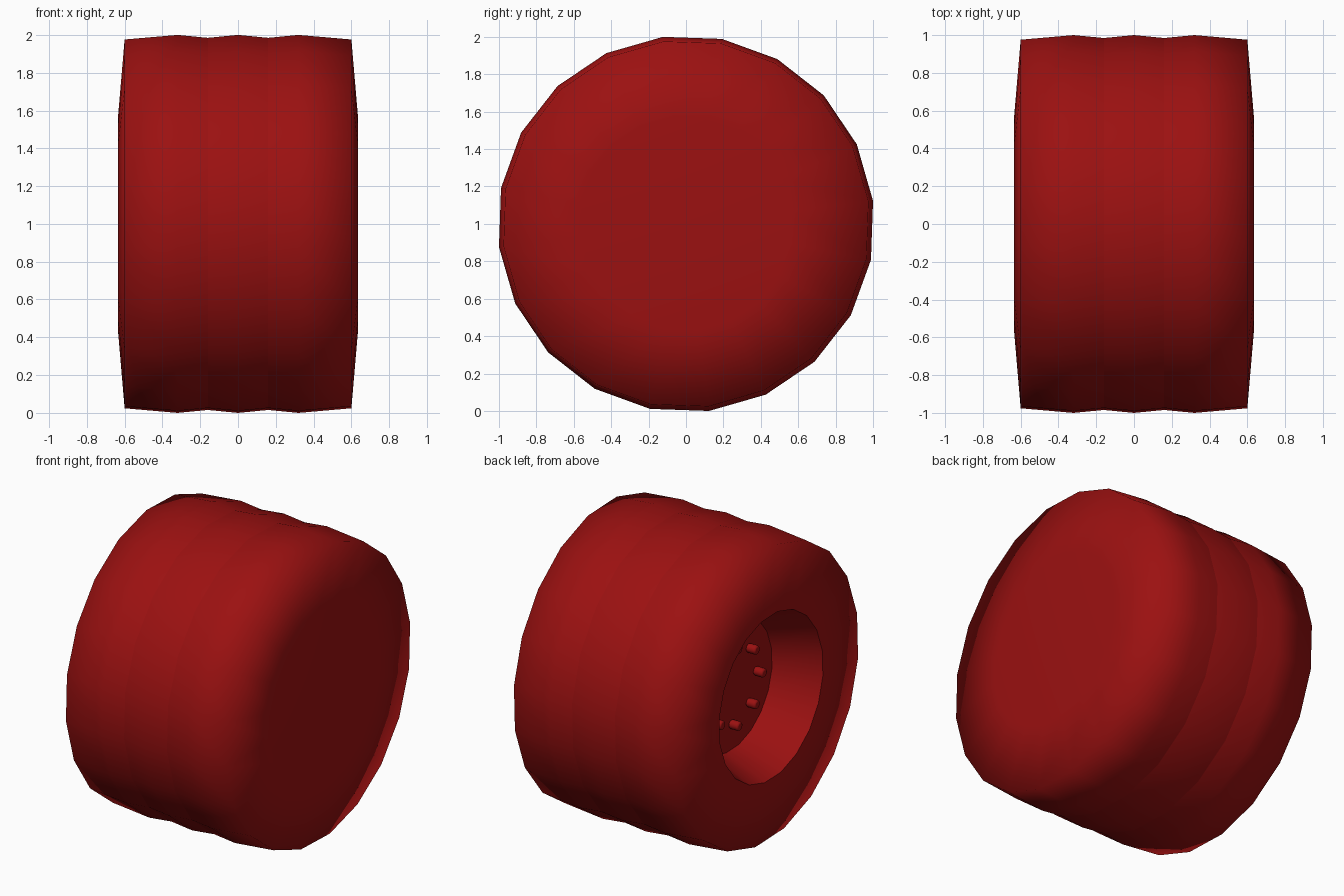
import bpy, bmesh
from math import sin, cos, pi, radians

if "Cube" in bpy.data.objects:
    bpy.data.objects.remove(bpy.data.objects["Cube"], do_unlink=True)

RED = (0.33, 0.0055, 0.0055, 1)
red = bpy.data.materials.new("dark_red")
red.use_nodes = True
red.diffuse_color = RED
bsdf = red.node_tree.nodes["Principled BSDF"]
bsdf.inputs["Base Color"].default_value = RED

SIDES = 20
OFFSET = radians(7)


def finish(bm, name, sharp_angle=None):
    """Turn a bmesh into a smooth-shaded red object."""
    mesh = bpy.data.meshes.new(name)
    bm.to_mesh(mesh)
    bm.free()
    mesh.materials.append(red)
    obj = bpy.data.objects.new(name, mesh)
    bpy.context.collection.objects.link(obj)
    bpy.ops.object.select_all(action="DESELECT")
    obj.select_set(True)
    bpy.context.view_layer.objects.active = obj
    if sharp_angle is None:
        bpy.ops.object.shade_smooth()
    else:
        bpy.ops.object.shade_smooth_by_angle(angle=radians(sharp_angle))
    return obj


def lathe(name, profile, cap_end=False, sharp_angle=None):
    """Spin (x, radius) points, given from -x to +x on the outside, round the axle."""
    bm = bmesh.new()
    angles = [OFFSET + 2 * pi * i / SIDES for i in range(SIDES)]
    rings = [[bm.verts.new((x, r * cos(a), 1 + r * sin(a))) for a in angles]
             for x, r in profile]
    for ring, following in zip(rings, rings[1:]):
        for i in range(SIDES):
            j = (i + 1) % SIDES
            bm.faces.new((ring[i], ring[j], following[j], following[i]))
    if cap_end:
        bm.faces.new(rings[-1])
    # every part's outside follows the direction of its profile
    bm.normal_update()
    return finish(bm, name, sharp_angle)


# Tyre: three bulging bands that meet in shallow grooves
GROOVE, CROWN, RIM = 0.992, 1.0075, 0.983
FACE_X, FACE_R = 0.635, 0.57
lathe("right_tyre_band",
      [(-FACE_X, 0.555), (-FACE_X, FACE_R), (-0.6, RIM), (-0.32, CROWN), (-0.16, GROOVE)])
lathe("middle_tyre_band", [(-0.16, GROOVE), (0, CROWN), (0.16, GROOVE)])
lathe("left_tyre_band",
      [(0.16, GROOVE), (0.32, CROWN), (0.6, RIM), (FACE_X, FACE_R)], cap_end=True)

# Tapered wheel well with a flat hub plate at its bottom
HUB_X = -0.335
well = lathe("wheel_well", [(HUB_X, 0.44), (-FACE_X, 0.555)][::-1], cap_end=True, sharp_angle=30)
well.data.flip_normals()

# Ring of rounded wheel bolts
BOLTS, BOLT_RING, BOLT_R, BOLT_LEN = 8, 0.26, 0.03, 0.07
for n in range(BOLTS):
    a = 2 * pi * n / BOLTS
    bpy.ops.mesh.primitive_cylinder_add(
        vertices=12, radius=BOLT_R, depth=BOLT_LEN, rotation=(0, pi / 2, 0),
        location=(HUB_X - BOLT_LEN / 2, BOLT_RING * cos(a), 1 + BOLT_RING * sin(a)))
    bolt = bpy.context.object
    bolt.name = f"wheel_bolt_{n + 1}"
    bolt.data.materials.append(red)
    bevel = bolt.modifiers.new("rounded_end", "BEVEL")
    bevel.width = 0.01
    bevel.segments = 2
    bevel.limit_method = "ANGLE"
    bevel.angle_limit = radians(60)
    bpy.ops.object.shade_smooth_by_angle(angle=radians(50))

# Make all lathed surfaces face outwards
for obj in bpy.data.objects:
    if obj.name.endswith("tyre_band"):
        mesh = obj.data
        face = max(mesh.polygons, key=lambda p: abs(p.center.y))
        if face.normal.y * face.center.y < 0:
            mesh.flip_normals()
    elif obj.name == "wheel_well":
        plate = max(obj.data.polygons, key=lambda p: p.area)
        if plate.normal.x > 0:
            obj.data.flip_normals()
